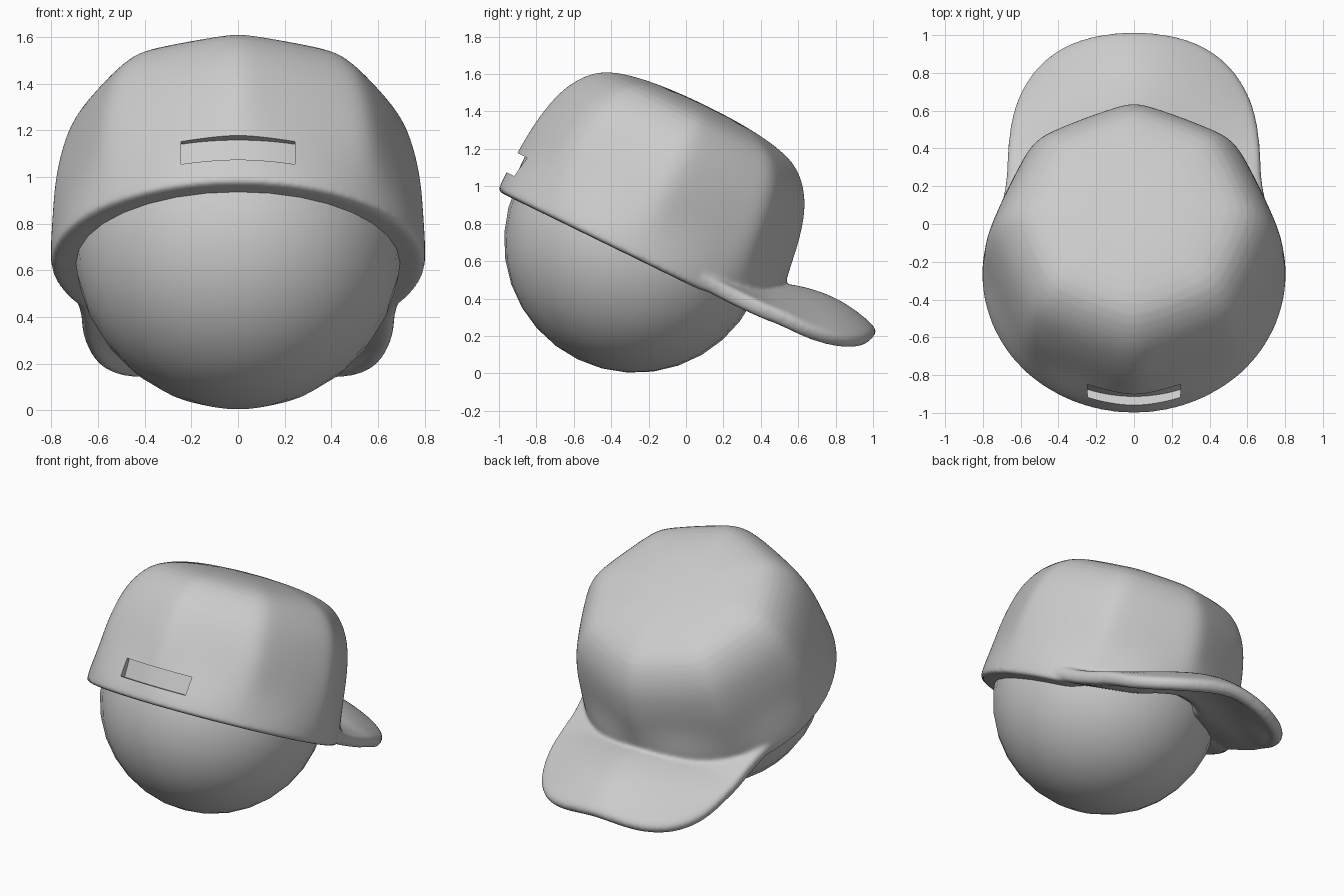
import bpy, bmesh
from math import sin, cos, pi, radians, exp, sqrt, copysign
from mathutils import Matrix

if "Cube" in bpy.data.objects:
    bpy.data.objects.remove(bpy.data.objects["Cube"])

# cap frame: local y = forward, local z = up out of the tilted opening
CAP = Matrix.Translation((0, -0.27, 0.614)) @ Matrix.Rotation(radians(-26), 4, 'X')
CY = -0.02          # crown centre in local y
SIDES = 8           # crown panels, with seams at the front, back and sides


def make(name, bm, matrix=CAP):
    bmesh.ops.recalc_face_normals(bm, faces=bm.faces)
    me = bpy.data.meshes.new(name)
    bm.to_mesh(me)
    bm.free()
    ob = bpy.data.objects.new(name, me)
    bpy.context.collection.objects.link(ob)
    ob.matrix_world = matrix
    return ob


def bridge(bm, rows, closed):
    for a, b in zip(rows, rows[1:]):
        n = len(a)
        for i in range(n if closed else n - 1):
            j = (i + 1) % n
            bm.faces.new((a[i], a[j], b[j], b[i]))


def apply_modifiers(ob):
    bpy.ops.object.select_all(action='DESELECT')
    bpy.context.view_layer.objects.active = ob
    ob.select_set(True)
    for m in list(ob.modifiers):
        bpy.ops.object.modifier_apply(modifier=m.name)


def finish(ob, angle):
    apply_modifiers(ob)
    bpy.ops.object.shade_smooth_by_angle(angle=radians(angle))


def panel(a):
    # softly rounded regular polygon, 1 at the corners
    p = 34
    s = sum(max(cos(a - 2 * pi * (i + 0.5) / SIDES), 0) ** p for i in range(SIDES))
    return s ** (-1 / p) * cos(pi / SIDES) * 2 ** (1 / p)


# head ball
bm = bmesh.new()
bmesh.ops.create_uvsphere(bm, u_segments=32, v_segments=16, radius=0.703)
head = make("head_ball", bm, Matrix.Translation((0, -0.27, 0.706)) @ Matrix.Rotation(radians(-26), 4, 'X'))
finish(head, 40)

# crown: eight soft panels rising from a round opening
profile = [(0.45, 0), (0.74, 0), (0.79, 0), (0.803, 0.005), (0.803, 0.05), (0.803, 0.1),
           (0.80, 0.17), (0.796, 0.25), (0.791, 0.34), (0.781, 0.43), (0.761, 0.53),
           (0.732, 0.63), (0.684, 0.72), (0.61, 0.805), (0.51, 0.852), (0.36, 0.882),
           (0.2, 0.896), (0.05, 0.9)]
SEG = 96
bm = bmesh.new()
rows = []
for r0, w0 in profile:
    t = min(w0 / 0.4, 1)
    k = t * t * (3 - 2 * t)
    row = []
    for i in range(SEG):
        a = 2 * pi * i / SEG
        s = 0.8 * sin(a) / 0.67
        front = cos(a) > 0 and abs(s) < 1
        lift = 0.16 * (1 - s * s) if front else 0
        r = r0 * (1 + 0.8 * k * (panel(a) - 1)) * (1 - 0.02 * k * max(cos(a), 0))
        row.append(bm.verts.new((r * sin(a), CY + r * cos(a), w0 + lift * (1 - w0 / 0.9) ** 2)))
    rows.append(row)
bridge(bm, rows, True)
bm.faces.new(rows[0])
bm.faces.new(rows[-1])
cap = make("cap", bm)
sub = cap.modifiers.new("smooth", 'SUBSURF')
sub.levels = sub.render_levels = 1
apply_modifiers(cap)

# arched brim, its side ends sliding tangentially into the crown
bm = bmesh.new()
rows = []
for f in (0.3, 0.45, 0.6, 0.72, 0.83, 0.92, 1.0):
    row = []
    for i in range(41):
        a = radians(-105 + 5.25 * i)
        s = f * copysign(abs(sin(a)) ** 0.68, sin(a))
        y = 0.45 + 0.88 * f * copysign(abs(cos(a)) ** 0.68, cos(a))
        top = 0.27 - 0.2 * abs(s) ** 1.5 - 0.7 * (max(y, 0.7) - 1.05) ** 2 * (1 - s * s)
        top -= 0.2 * max(y - 0.85, 0) * s * s
        tuck = min(max(0.5 - y, 0) / 0.25, 1)
        row.append(bm.verts.new((0.675 * s * (1 + 0.09 * tuck), y, top - 0.03 + 0.015 * tuck)))
    rows.append(row)
bridge(bm, rows, False)
brim = make("brim", bm)
sol = brim.modifiers.new("thickness", 'SOLIDIFY')
sol.thickness = 0.088
sol.offset = 0
sub = brim.modifiers.new("smooth", 'SUBSURF')
sub.levels = sub.render_levels = 2
apply_modifiers(brim)

# melt crown and brim into one soft skin
bpy.ops.object.select_all(action='DESELECT')
brim.select_set(True)
cap.select_set(True)
bpy.context.view_layer.objects.active = cap
bpy.ops.object.join()
rem = cap.modifiers.new("melt", 'REMESH')
rem.mode = 'VOXEL'
rem.voxel_size = 0.0125
soft = cap.modifiers.new("soften", 'SMOOTH')
soft.factor = 0.5
soft.iterations = 10
apply_modifiers(cap)

# curved cutter for the slot at the back
bm = bmesh.new()
rows = []
for i in range(17):
    x = -0.245 + 0.49 * i / 16
    inner, outer = (CY - sqrt(r * r - x * x) for r in (0.75, 0.95))
    rows.append([bm.verts.new((x, y, z)) for y, z in
                 ((inner, 0.112), (outer, 0.112), (outer, 0.23), (inner, 0.23))])
bridge(bm, rows, True)
bm.faces.new(rows[0])
bm.faces.new(rows[-1])
cutter = make("slot_cutter", bm)
cutter.hide_render = True
cut = cap.modifiers.new("slot", 'BOOLEAN')
cut.operation = 'DIFFERENCE'
cut.solver = 'EXACT'
cut.object = cutter
bpy.context.view_layer.update()
finish(cap, 50)
bpy.data.objects.remove(cutter)
